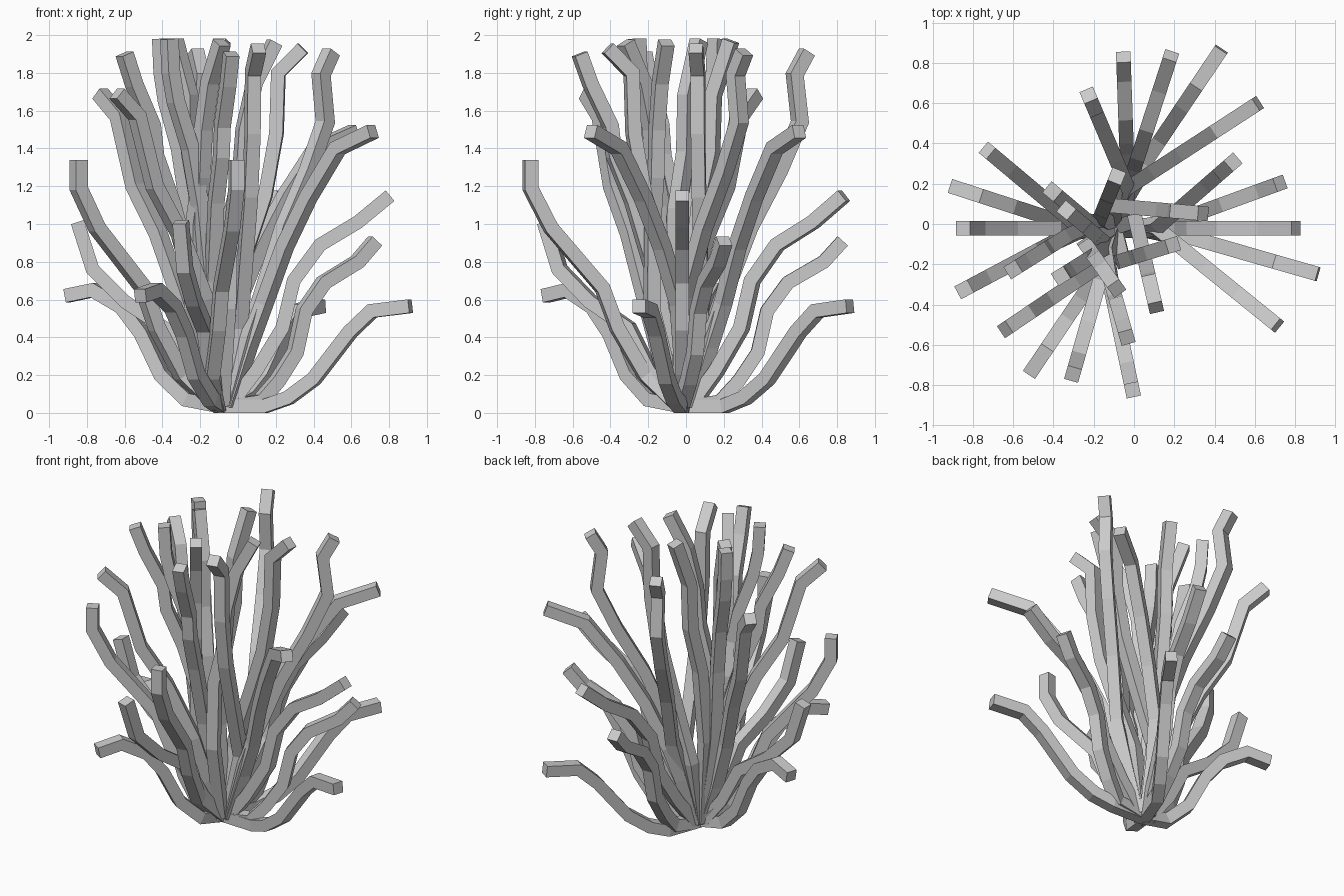
import bpy, bmesh
from math import radians
from mathutils import Vector, Matrix

if "Cube" in bpy.data.objects:
    bpy.data.objects.remove(bpy.data.objects["Cube"])

CENTRE = Vector((-0.095, -0.02, 0))
HALF = 0.036


def polar(deg, r):
    return Matrix.Rotation(radians(deg), 3, 'Z') @ Vector((r, 0, 0))


def branch(name, axis, dist, azimuth, profile, start=0.0):
    """Square mitred stalk: runs from near the centre out to a hub, then fans out along azimuth."""
    hub = CENTRE + polar(axis, dist)
    prof = [(start - dist, HALF)] + profile
    pts = []
    for r, z in prof:
        p = hub + polar(axis if r < 0 else azimuth, r)
        p.z = z
        pts.append(p)
    side = polar(azimuth + 90, 1)
    bm = bmesh.new()
    rings = []
    for i, p in enumerate(pts):
        a = (p - pts[i - 1]).normalized() if i else None
        b = (pts[i + 1] - p).normalized() if i < len(pts) - 1 else None
        a, b = a or b, b or a
        t = (a + b).normalized()
        n = side.cross(t).normalized()
        k = HALF / max(t.dot(a), 0.7)
        offs = [(-1, -1), (1, -1), (1, 1), (-1, 1)]
        ring = [bm.verts.new(p + side * HALF * u + n * k * v) for u, v in offs]
        for v in ring:
            v.co.z = max(v.co.z, 0)
        rings.append(ring)
    for q, s in zip(rings, rings[1:]):
        for j in range(4):
            bm.faces.new((q[j], q[(j + 1) % 4], s[(j + 1) % 4], s[j]))
    bm.faces.new(rings[0][::-1])
    bm.faces.new(rings[-1])
    bmesh.ops.recalc_face_normals(bm, faces=bm.faces)
    me = bpy.data.meshes.new(name)
    bm.to_mesh(me)
    bm.free()
    bpy.context.collection.objects.link(bpy.data.objects.new(name, me))


# wide fans: (angle in fan, [(distance from hub, height), ...])
wide_fan = [
    (-16, [(.03, .035), (.16, .08), (.30, .18), (.50, .43), (.62, .54), (.83, .565)]),
    (0, [(-.02, .22), (.12, .45), (.18, .70), (.32, .89), (.52, 1.01), (.69, 1.15)]),
    (20, [(0, .06), (.10, .17), (.20, .32), (.25, .54), (.36, .69), (.55, .80), (.65, .91)]),
    (-39, [(-.06, .35), (.03, .58), (.17, .88), (.33, 1.14), (.53, 1.40), (.77, 1.49)]),
    (41, [(-.06, .40), (.02, .62), (.17, .98), (.34, 1.28), (.46, 1.54), (.43, 1.79), (.50, 1.91)]),
]
# narrow fans
narrow_fan = [
    (-18, [(0, .07), (.14, .20), (.25, .42), (.36, .56), (.52, .65), (.67, .62)]),
    (0, [(0, .22), (.12, .45), (.33, .59), (.50, .76), (.58, 1.01)]),
    (28, [(.03, .20), (.18, .45), (.26, .66), (.54, .98), (.65, 1.19), (.65, 1.34)]),
    (-40, [(-.06, .30), (.04, .60), (.20, .95), (.36, 1.20), (.47, 1.57), (.60, 1.69)]),
    (32, [(-.03, .70), (.10, 1.12), (.20, 1.36), (.22, 1.52), (.33, 1.74), (.39, 1.90)]),
]
for turn in (0, 72):
    for i, (ang, prof) in enumerate(wide_fan):
        branch(f"wide_branch_{turn}_{i}", turn, .21, turn + ang, prof, .05 if i else 0)
for turn in (180, 254):
    for i, (ang, prof) in enumerate(narrow_fan):
        branch(f"narrow_branch_{turn}_{i}", turn, .175, turn + ang, prof, .03 if i else 0)

# upright inner stalks: (hub angle, hub distance, azimuth, second copy's turn, profile)
inner = [
    (90, .11, -5, -72, [(0, .45), (.14, .85), (.24, 1.15), (.30, 1.48), (.31, 1.80), (.44, 1.93)]),
    (-76, .165, 17, -72, [(0, .55), (.01, 1.0), (.07, 1.25), (.09, 1.50), (.15, 1.75), (.26, 1.96)]),
    (144, .09, 68, 72, [(0, .60), (.04, 1.08), (.11, 1.38), (.12, 1.68), (.22, 1.97)]),
    (170, .12, 140, 72, [(0, .60), (.06, 1.10), (.12, 1.40), (.21, 1.65), (.24, 1.80), (.25, 1.98)]),
]
for i, (axis, dist, az, turn, prof) in enumerate(inner):
    for t in (0, turn):
        branch(f"inner_branch_{i}_{t}", axis + t, dist, az + t, prof, .03)
